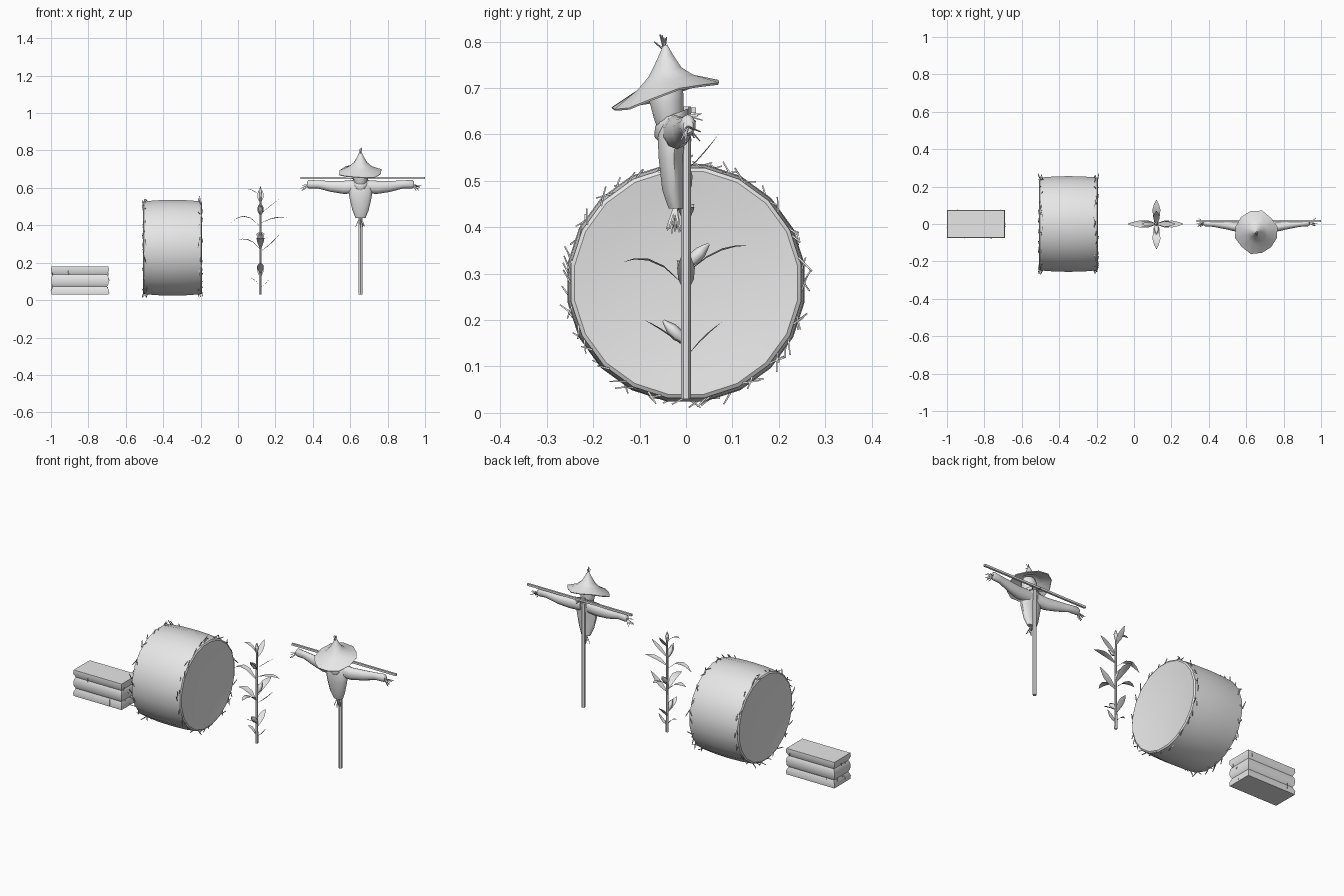
import bpy, bmesh, math, random
from mathutils import Vector as V

random.seed(7)
if "Cube" in bpy.data.objects:
    bpy.data.objects.remove(bpy.data.objects["Cube"], do_unlink=True)

mat = bpy.data.materials.new("plain grey")
mat.use_nodes = True
grey = (0.8, 0.8, 0.8, 1)
mat.diffuse_color = grey
mat.node_tree.nodes["Principled BSDF"].inputs["Base Color"].default_value = grey
X, Y, Z = V((1, 0, 0)), V((0, 1, 0)), V((0, 0, 1))


def finish(name, bm, angle=40):
    bmesh.ops.recalc_face_normals(bm, faces=bm.faces)
    mesh = bpy.data.meshes.new(name)
    bm.to_mesh(mesh)
    bm.free()
    mesh.materials.append(mat)
    mesh.shade_smooth()
    mesh.set_sharp_from_angle(angle=math.radians(angle))
    ob = bpy.data.objects.new(name, mesh)
    bpy.context.scene.collection.objects.link(ob)
    return ob


def ring(c, u, v, ru, rv, n):
    steps = [2 * math.pi * (i + 0.5) / n for i in range(n)]
    return [V(c) + u * ru * math.cos(a) + v * rv * math.sin(a) for a in steps]


def loft(bm, rings):
    """Skin a row of rings and cap both ends."""
    rows = [[bm.verts.new(p) for p in r] for r in rings]
    n = len(rows[0])
    for a, b in zip(rows, rows[1:]):
        for i in range(n):
            j = (i + 1) % n
            bm.faces.new((a[i], a[j], b[j], b[i]))
    bm.faces.new(rows[0])
    bm.faces.new(rows[-1])


def rod(bm, a, b, r0, r1, n=4):
    a, b = V(a), V(b)
    d = (b - a).normalized()
    u = d.cross(Y if abs(d.y) < 0.8 else X).normalized()
    v = d.cross(u)
    loft(bm, [ring(a, u, v, r0, r0, n), ring(b, u, v, r1, r1, n)])


def tuft(bm, base, aim, count, length, spread):
    """A fan of straws around an aim direction."""
    for _ in range(count):
        d = V(aim) + V([random.uniform(-spread, spread) for _ in range(3)])
        tip = V(base) + d.normalized() * length * random.uniform(0.7, 1)
        rod(bm, base, tip, 0.003, 0.0015, 3)


# Square bale: rounded layers between two grooves
bm = bmesh.new()
rows = [(0.03, 0), (0.05, -0.002), (0.073, 0.008), (0.085, 0.001), (0.105, -0.001),
        (0.125, 0.001), (0.137, 0.008), (0.16, -0.002), (0.18, 0)]
rings = []
for z, dent in rows:
    hx, hy = 0.153 - dent, 0.073 - dent
    rings.append([V((-0.845 + sx * hx, sy * hy, z))
                  for sx, sy in ((-1, -1), (1, -1), (1, 1), (-1, 1))])
loft(bm, rings)
finish("square_bale", bm, 50)

bm = bmesh.new()
for x, s, z in ((-0.91, -1, 0.15), (-0.77, -1, 0.05), (-0.72, 1, 0.16), (-0.95, 1, 0.06)):
    rod(bm, (x, s * 0.07, z + 0.02), (x + 0.006, s * 0.078, z - 0.015), 0.002, 0.002, 3)
for s in (-1, 1):
    for _ in range(6):
        p = V((-0.845 + s * 0.148, random.uniform(-0.06, 0.06), random.uniform(0.05, 0.16)))
        tuft(bm, p, (s * 0.2, 0, random.choice((-1, 1))), 1, 0.025, 0.4)
finish("square_bale_straws", bm)

# Round bale: barrel on its side with dished ends
bm = bmesh.new()
profile = [(-0.14, 0.04), (-0.143, 0.13), (-0.152, 0.2), (-0.158, 0.243), (-0.153, 0.251),
           (-0.08, 0.257), (0, 0.259)]
profile += [(-x, r) for x, r in reversed(profile[:-1])]
loft(bm, [ring((-0.35 + x, 0, 0.28), Y, Z, r, r, 20) for x, r in profile])
finish("round_bale", bm)

bm = bmesh.new()
for s in (-1, 1):
    for i in range(42):
        a = 2 * math.pi * (i + random.random()) / 42
        out, along = V((0, math.cos(a), math.sin(a))), V((0, -math.sin(a), math.cos(a)))
        p = V((-0.35 + s * random.uniform(0.135, 0.157), 0, 0.28)) + out * 0.248
        aim = out * random.uniform(0.3, 0.8) - along * random.choice((1, 1, -1)) + X * s * 0.2
        tip = p + aim.normalized() * random.uniform(0.025, 0.043)
        tip.z = max(tip.z, 0.003)
        rod(bm, p, tip, 0.003, 0.002, 4)
finish("round_bale_straws", bm)

# Corn plant: stalk, folded leaves and ears
CX = 0.12
bm = bmesh.new()
rod(bm, (CX, 0, 0.03), (CX, 0, 0.56), 0.008, 0.005, 6)
finish("corn_stalk", bm)


def leaf(bm, axis, side, z0, reach, bend, tip, width):
    """Strip folded along its midrib, following a bent path."""
    out = axis * side
    cross = out.cross(Z)
    root = V((CX, 0, z0))
    a, b, c = root, root + out * reach * 0.5 + Z * (bend - z0), root + out * reach + Z * (tip - z0)
    rows = []
    for t, w in ((0.04, 0.25), (0.35, 0.9), (0.6, 1), (0.82, 0.6), (1, 0.03)):
        p = a * (1 - t) ** 2 + b * 2 * t * (1 - t) + c * t * t
        h = cross * width * w / 2
        rows.append([bm.verts.new(q) for q in (p - h + Z * 0.2 * h.length, p, p + h + Z * 0.2 * h.length)])
    for r, q in zip(rows, rows[1:]):
        for i in (0, 1):
            bm.faces.new((r[i], r[i + 1], q[i + 1], q[i]))


bm = bmesh.new()
leaves = [
    (X, -1, 0.07, 0.06, 0.12, 0.115, 0.022), (X, 1, 0.07, 0.055, 0.08, 0.125, 0.022),
    (X, -1, 0.27, 0.12, 0.345, 0.32, 0.04), (X, 1, 0.26, 0.105, 0.29, 0.355, 0.038),
    (X, -1, 0.39, 0.155, 0.49, 0.415, 0.036), (X, 1, 0.41, 0.145, 0.45, 0.44, 0.036),
    (X, 1, 0.46, 0.10, 0.50, 0.54, 0.028), (X, -1, 0.55, 0.08, 0.60, 0.59, 0.024),
    (Y, 1, 0.12, 0.077, 0.165, 0.195, 0.036), (Y, -1, 0.14, 0.09, 0.175, 0.20, 0.036),
    (Y, -1, 0.27, 0.135, 0.35, 0.325, 0.042), (Y, 1, 0.30, 0.13, 0.36, 0.36, 0.042),
    (Y, 1, 0.52, 0.07, 0.55, 0.60, 0.034), (Y, -1, 0.45, 0.06, 0.48, 0.52, 0.034)]
for args in leaves:
    leaf(bm, *args)
finish("corn_leaves", bm, 60)

bm = bmesh.new()
for side, z in ((-1, 0.15), (1, 0.315), (-1, 0.46)):
    d = V((0, side * 0.7, 0.7))
    v = d.cross(X).normalized()
    loft(bm, [ring(V((CX, 0, z)) + d * t, X, v, r, r, 6)
              for t, r in ((0, 0.004), (0.025, 0.014), (0.045, 0.013), (0.07, 0.003))])
rod(bm, (CX, 0, 0.55), (CX, 0, 0.58), 0.005, 0.011, 6)
rod(bm, (CX, 0, 0.58), (CX, 0, 0.607), 0.011, 0.002, 6)
finish("corn_ears", bm, 60)

# Scarecrow: post and crossbar
SX = 0.655
bm = bmesh.new()
rod(bm, (SX, 0, 0.03), (SX, 0, 0.66), 0.011, 0.011, 6)
finish("scarecrow_post", bm)
bm = bmesh.new()
rod(bm, (0.335, 0.016, 0.652), (1.0, 0.016, 0.652), 0.008, 0.008, 4)
finish("scarecrow_crossbar", bm)


def stack(name, rows, n):
    """Horizontal ellipses given as z, y, x radius, y radius."""
    bm = bmesh.new()
    loft(bm, [ring((SX, y, z), X, Y, rx, ry, n) for z, y, rx, ry in rows])
    return finish(name, bm, 50)


stack("scarecrow_torso", [(0.44, -0.022, 0.028, 0.016), (0.48, -0.029, 0.045, 0.023),
      (0.55, -0.033, 0.062, 0.027), (0.6, -0.031, 0.066, 0.031),
      (0.635, -0.025, 0.05, 0.028), (0.65, -0.022, 0.025, 0.016)], 12)
stack("scarecrow_head", [(0.6, -0.032, 0.024, 0.024), (0.63, -0.037, 0.035, 0.032),
      (0.67, -0.042, 0.042, 0.038), (0.7, -0.043, 0.042, 0.038), (0.725, -0.045, 0.03, 0.028)], 12)
scarf = stack("scarecrow_scarf", [(0.585, -0.04, 0.014, 0.012), (0.61, -0.035, 0.036, 0.033),
              (0.63, -0.03, 0.046, 0.037), (0.642, -0.027, 0.042, 0.033)], 10)
for v in scarf.data.vertices:
    v.co.z += 0.4 * (v.co.y + 0.03)

# Sleeves with flared cuffs, mirrored
for name, s in (("left_sleeve", 1), ("right_sleeve", -1)):
    bm = bmesh.new()
    rows = [(0.02, -0.024, 0.607, 0.036, 0.028), (0.09, -0.02, 0.603, 0.035, 0.027),
            (0.16, -0.008, 0.608, 0.029, 0.022), (0.23, 0, 0.619, 0.021, 0.016),
            (0.275, 0.004, 0.62, 0.023, 0.017), (0.285, 0.005, 0.618, 0.015, 0.011)]
    loft(bm, [ring((SX + s * d, y, z), Y, Z, ry, rz, 10) for d, y, z, rz, ry in rows])
    finish(name, bm, 50)

# Straw hat: tilted cone with a wavy brim and thin underside
bm = bmesh.new()
wave = [random.uniform(0.93, 1.04) for _ in range(12)]
rings = []
for r, z in ((0.005, 0.792), (0.017, 0.768), (0.036, 0.735), (0.062, 0.712), (0.118, 0.685),
             (0.116, 0.681), (0.06, 0.706), (0.03, 0.73)):
    pts = ring((SX, -0.045, z), X, Y, r, r, 12)
    for i, p in enumerate(pts):
        if r > 0.1:
            k = wave[i]
            p.x, p.y = SX + (p.x - SX) * k, -0.045 + (p.y + 0.045) * k
            p.z += 0.006 * math.cos(i * math.pi / 2)
        p.z += 0.28 * (p.y + 0.045)
    rings.append(pts)
loft(bm, rings)
finish("straw_hat", bm, 50)

# Straw sticking out of hat, cuffs, hem and collar
bm = bmesh.new()
tuft(bm, (SX, -0.047, 0.782), (0, 0, 1), 7, 0.036, 0.6)
tuft(bm, (SX, -0.022, 0.45), (0, 0, -1), 12, 0.065, 0.35)
for s in (-1, 1):
    tuft(bm, (SX + s * 0.275, 0.004, 0.617), (s * 0.8, 0, -0.5), 9, 0.055, 0.5)
    tuft(bm, (SX + s * 0.015, 0, 0.64), (s * 0.4, 0.5, 0.2), 6, 0.04, 0.9)
finish("scarecrow_straws", bm)
